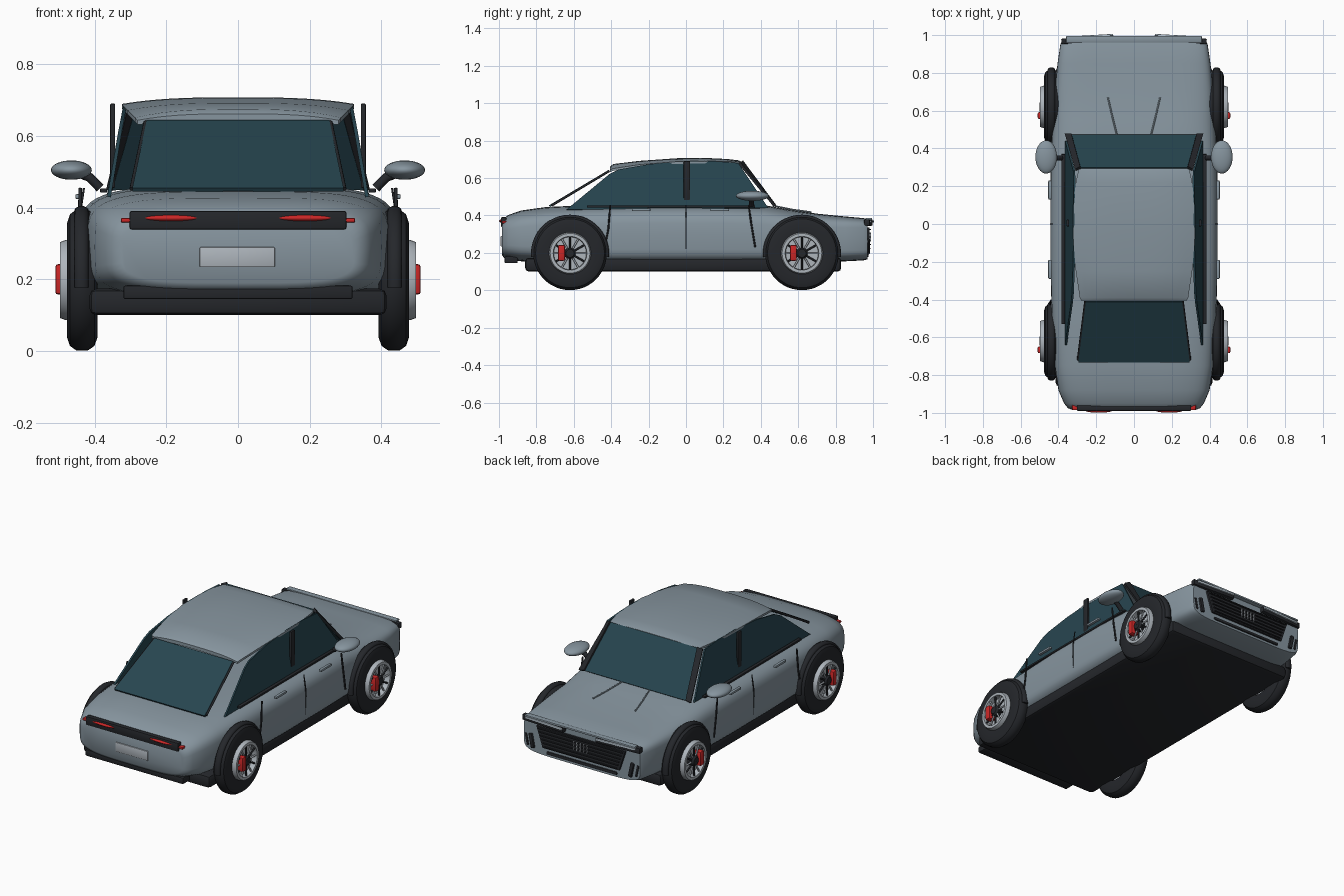
import bpy, bmesh, math
from mathutils import Vector

if "Cube" in bpy.data.objects:
    bpy.data.objects.remove(bpy.data.objects["Cube"])

def mat(name, c):
    m = bpy.data.materials.new(name)
    m.diffuse_color = (*c, 1)
    m.use_nodes = True
    m.node_tree.nodes["Principled BSDF"].inputs["Base Color"].default_value = m.diffuse_color
    return m

PAINT = mat("paint", (0.24, 0.30, 0.345))
DARK = mat("dark_trim", (0.018, 0.02, 0.024))
GLASS = mat("glass", (0.02, 0.06, 0.08))
METAL = mat("metal", (0.42, 0.46, 0.50))
RED = mat("red", (0.6, 0.02, 0.02))
LAMP = mat("lamp", (0.6, 0.7, 0.78))

def finish(name, bm, m, smooth=35):
    bmesh.ops.recalc_face_normals(bm, faces=bm.faces)
    me = bpy.data.meshes.new(name)
    bm.to_mesh(me)
    bm.free()
    o = bpy.data.objects.new(name, me)
    bpy.context.collection.objects.link(o)
    me.materials.append(m)
    if smooth:
        bpy.ops.object.select_all(action='DESELECT')
        o.select_set(True)
        bpy.context.view_layer.objects.active = o
        bpy.ops.object.shade_smooth_by_angle(angle=math.radians(smooth))
    return o

def box(name, c, size, m, bevel=0.0, rot=(0, 0, 0)):
    bm = bmesh.new()
    bmesh.ops.create_cube(bm, size=1)
    for v in bm.verts:
        v.co = Vector(a * b for a, b in zip(v.co, size))
    if bevel:
        bmesh.ops.bevel(bm, geom=bm.edges[:], offset=bevel, segments=2, affect='EDGES', profile=0.5)
    o = finish(name, bm, m)
    o.location, o.rotation_euler = c, rot
    return o

def ball(name, c, r, m):
    bm = bmesh.new()
    bmesh.ops.create_uvsphere(bm, u_segments=32, v_segments=16, radius=1)
    for v in bm.verts:
        v.co = Vector(a * b for a, b in zip(v.co, r))
    finish(name, bm, m, 60).location = c

def panel(name, pts, m, th=0.01):
    bm = bmesh.new()
    bm.faces.new([bm.verts.new(p) for p in pts])
    o = finish(name, bm, m, 0)
    s = o.modifiers.new("thickness", 'SOLIDIFY')
    s.thickness, s.offset = th, 0

def bar(name, pts, r, m):
    cu = bpy.data.curves.new(name, 'CURVE')
    cu.dimensions, cu.bevel_depth, cu.bevel_resolution, cu.use_fill_caps = '3D', r, 2, True
    sp = cu.splines.new('POLY')
    sp.points.add(len(pts) - 1)
    for p, q in zip(sp.points, pts):
        p.co = (*q, 1)
    o = bpy.data.objects.new(name, cu)
    bpy.context.collection.objects.link(o)
    cu.materials.append(m)

def loft(name, rings, m, closed_ring=True, smooth=40):
    bm = bmesh.new()
    R = [[bm.verts.new(p) for p in ring] for ring in rings]
    n = len(R[0])
    for a, b in zip(R, R[1:]):
        for i in range(n):
            j = (i + 1) % n
            bm.faces.new((a[i], a[j], b[j], b[i]))
    bm.faces.new(R[0])
    bm.faces.new(R[-1])
    return finish(name, bm, m, smooth)

def lathe(name, prof, c, m, n=48):
    """Revolve closed (x, radius) profile around the wheel axis."""
    bm = bmesh.new()
    R = [[bm.verts.new((x, r * math.cos(t), r * math.sin(t))) for x, r in prof]
         for t in (2 * math.pi * k / n for k in range(n))]
    for k in range(n):
        a, b = R[k], R[(k + 1) % n]
        for i in range(len(prof)):
            j = (i + 1) % len(prof)
            bm.faces.new((a[i], a[j], b[j], b[i]))
    finish(name, bm, m).location = c

# body shell: y, half width, bottom, top, top exponent, bottom exponent
def body_ring(y, w, b, t, nt, nb):
    mid, h, out = (b + t) / 2, (t - b) / 2, []
    for k in range(48):
        a = 2 * math.pi * k / 48
        c, s = math.cos(a), math.sin(a)
        n = nt if s > 0 else nb
        out.append((math.copysign(w * abs(c) ** (2 / n), c), y, mid + math.copysign(h * abs(s) ** (2 / n), s)))
    return out
SECT = [(-0.985, .325, .19, .365, 4, 4), (-.975, .35, .175, .385, 4, 4), (-.95, .37, .165, .403, 4, 4),
        (-.88, .40, .155, .427, 4, 4.5), (-.75, .42, .15, .445, 4, 5), (-.5, .435, .14, .457, 4, 6),
        (-.2, .443, .14, .462, 4, 6), (.2, .443, .14, .462, 4, 6), (.42, .437, .14, .455, 4, 6),
        (.55, .43, .14, .432, 4, 6), (.7, .42, .15, .41, 5, 6), (.85, .405, .155, .395, 6, 6),
        (.95, .39, .16, .386, 7, 6), (.97, .38, .165, .38, 7, 6)]
loft("body_shell", [body_ring(*s) for s in SECT], PAINT)
box("underbody", (0, -.015, .137), (.83, 1.69, .074), DARK, .02)

# roof shell: y, half width, edge z, crown z
ROOF = [(-.405, .28, .64, .662), (-.39, .287, .647, .675), (-.25, .308, .668, .692), (-.05, .324, .684, .706),
        (.1, .322, .686, .708), (.22, .308, .684, .702), (.28, .295, .682, .695), (.295, .288, .678, .688)]
def roof_ring(y, w, e, t):
    xs = [i / 8 for i in range(-8, 9)]
    top = [(w * x, y, e + .004 + (t - e - .004) * (1 - abs(x) ** 3)) for x in xs]
    return top + [(w * x, y, e - .008 + (t - e) * .5 * (1 - x * x)) for x in reversed(xs)]
loft("roof", [roof_ring(*r) for r in ROOF], PAINT)

# windows
panel("rear_window", [(-.295, -.73, .45), (.295, -.73, .45), (.255, -.41, .64), (-.255, -.41, .64)], GLASS)
panel("windshield", [(-.35, .47, .452), (.35, .47, .452), (.285, .295, .685), (-.285, .295, .685)], GLASS)
SIDE = [(-.64, .43), (-.41, .62), (-.36, .645), (-.2, .673), (0, .69), (.15, .69), (.28, .68), (.44, .44)]
for s in (-1, 1):
    panel("side_window", [(s * (.36 - .19 * max(0, z - .45)), y, z) for y, z in SIDE], GLASS)
    panel("front_pillar", [(s * .365, .475, .45), (s * .33, .475, .455), (s * .283, .30, .69),
                           (s * .31, .285, .68)], DARK, .014)
    bar("rear_pillar", [(s * .297, -.72, .452), (s * .258, -.41, .638)], .006, DARK)
    box("middle_pillar", (s * .35, .005, .573), (.014, .035, .235), DARK, .003)
    box("window_trim", (s * .375, -.08, .448), (.02, .9, .012), DARK, .003)

    # doors
    bar("door_seam", [(s * .44, -.405, .455), (s * .443, -.415, .33), (s * .443, -.44, .2)], .005, DARK)
    bar("door_seam", [(s * .44, .335, .455), (s * .443, .35, .35), (s * .443, .37, .23)], .005, DARK)
    bar("door_seam", [(s * .43, 0, .455), (s * .443, 0, .37), (s * .441, 0, .22)], .003, DARK)
    for y in (-.24, .18):
        box("door_handle", (s * .445, y, .431), (.018, .1, .014), PAINT, .004)

    # mirrors
    ball("mirror", (s * .465, .355, .505), (.057, .088, .027), PAINT)
    bar("mirror_stalk", [(s * .385, .35, .455), (s * .415, .35, .485), (s * .445, .355, .497)], .013, DARK)

    # hood crease
    bar("hood_crease", [(s * .09, .47, .452), (s * .115, .57, .432), (s * .138, .67, .418)], .004, PAINT)

    # headlamps and corner intakes
    box("headlamp_housing", (s * .245, .975, .362), (.28, .03, .034), DARK, .006, (0, 0, -s * .06))
    box("headlamp", (s * .235, .99, .368), (.25, .018, .012), LAMP, .004, (0, 0, -s * .06))
    box("corner_intake", (s * .325, .968, .235), (.022, .03, .085), DARK, .005, (0, s * .2, 0))
    box("corner_fin", (s * .36, .96, .235), (.014, .03, .07), DARK, .004, (0, s * .2, 0))

    # tail lamps
    ball("tail_lamp", (s * .187, -.985, .371), (.077, .014, .009), RED)
    box("side_tail_lamp", (s * .312, -.97, .365), (.03, .03, .013), RED, .004)

# front panel
box("hood_lip", (0, .978, .381), (.72, .035, .012), PAINT, .005)
panel("grille", [(-.29, .972, .335), (.29, .972, .335), (.25, .972, .215), (-.25, .972, .215)], DARK, .02)
for k in range(6):
    w = .55 - .015 * k
    box("grille_slat", (0, .985, .325 - .02 * k), (w, .008, .005), DARK)
for k in range(-2, 3):
    box("grille_upright", (k * .022, .985, .285), (.005, .01, .05), METAL)
box("lower_intake", (0, .967, .187), (.46, .02, .018), DARK, .005)

# rear panel
box("tail_bar", (0, -.975, .365), (.605, .03, .052), DARK, .006)
box("number_plate", (-.002, -.985, .262), (.21, .012, .056), METAL, .003)
box("rear_diffuser", (0, -.935, .164), (.64, .07, .038), DARK, .006)

# wheels
TYRE = [(.395 - .435, .11), (-.043, .16), (-.034, .184), (-.015, .197), (.015, .197),
        (.034, .184), (.042, .16), (.038, .11)]
for s in (-1, 1):
    for y in (-.62, .62):
        c = (s * .435, y, .198)
        lathe("tyre", [(s * x, r) for x, r in TYRE], c, DARK)
        lathe("rim", [(s * x, r) for x, r in [(.0, .112), (.045, .112), (.062, .106), (.062, .09),
                                              (.045, .087), (.0, .09)]], c, METAL)
        lathe("brake_disc", [(0, .001), (s * .03, .001), (s * .03, .09), (0, .09)], c, METAL)
        lathe("hub", [(0, .001), (s * .066, .001), (s * .066, .022), (s * .056, .03), (0, .03)], c, DARK, 24)
        for k in range(12):
            a = 2 * math.pi * k / 12
            ca, sa = math.cos(a), math.sin(a)
            bar("spoke", [(c[0] + s * .052, y + r * ca, .198 + r * sa) for r in (.025, .095)], .005,
                DARK if k % 2 else METAL)
        box("brake_caliper", (c[0] + s * .052, y - .046, .2), (.046, .036, .085), RED, .008)
        # arch flare over the wheel
        rings = []
        for k in range(25):
            a = math.radians(-5 + 190 * k / 24)
            ca, sa = math.cos(a), math.sin(a)
            rings.append([(s * (.437 + .02 * math.cos(t)), y + (.197 + .013 * math.sin(t)) * ca,
                           .195 + (.197 + .013 * math.sin(t)) * sa)
                          for t in (2 * math.pi * i / 10 for i in range(10))])
        loft("wheel_arch", rings, DARK, smooth=60)
